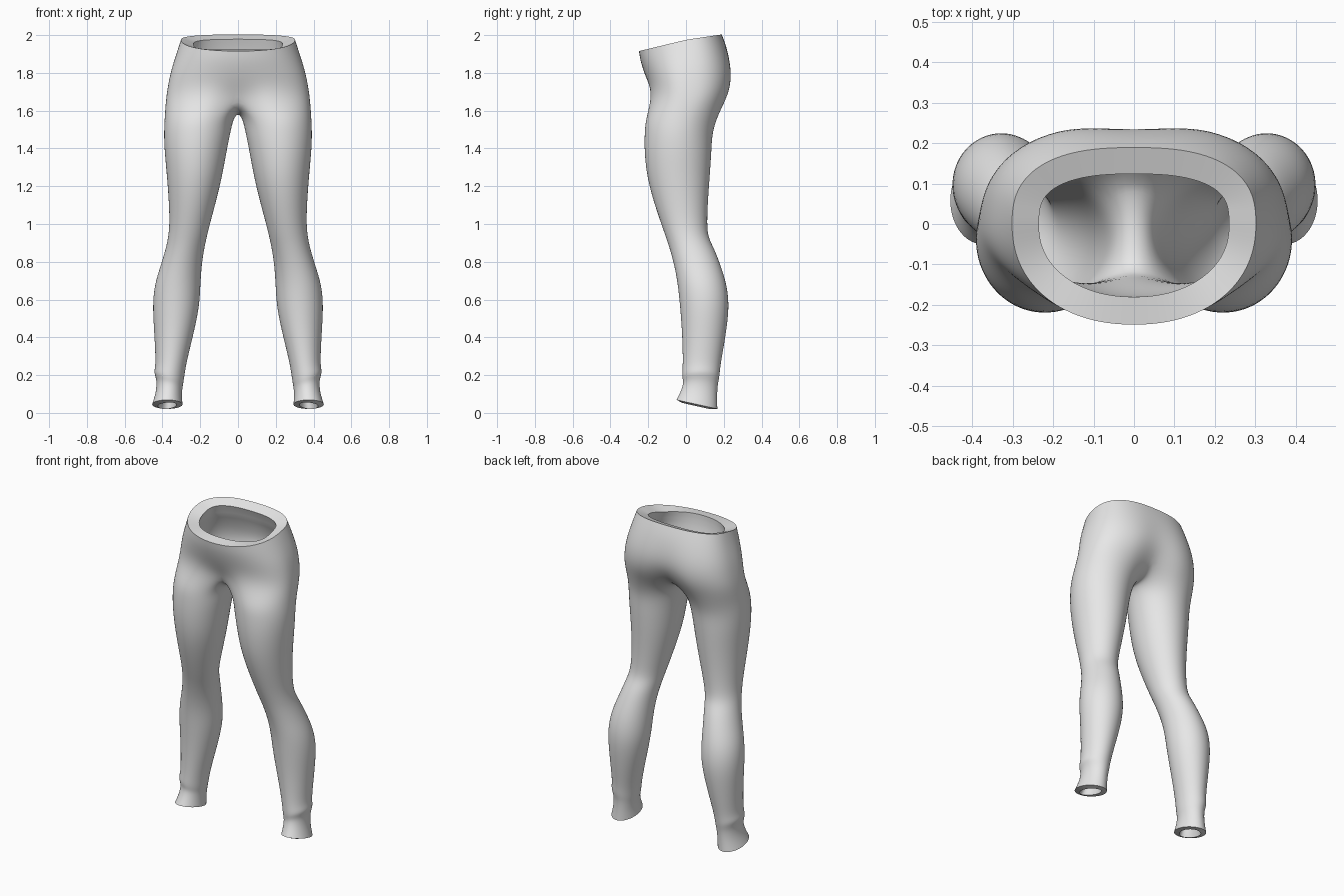
import bpy, bmesh, math

if "Cube" in bpy.data.objects:
    bpy.data.objects.remove(bpy.data.objects["Cube"])

M, K = 18, 6                      # segments: outer wrap, crotch bridge
STEP = 2 * math.pi / (M + K)
HALF = M * STEP / 2               # leg angle covered by the outer wrap

# hip rings: z, half width, front y, back y, tilt, front dent, back dent
HIPS = [
    (1.975, .303, -.25, .19, 1, 0, 0),
    (1.91, .324, -.243, .217, .75, 0, 0),
    (1.82, .354, -.222, .246, .4, 0, .01),
    (1.74, .371, -.203, .252, .15, .01, .022),
    (1.66, .383, -.206, .232, 0, .05, .055),
]
# leg rings: z, inner x, outer x, front y, back y, slope in y, slope in x
LEGS = [
    (1.56, .022, .39, -.215, .165, 0, 0),
    (1.48, .040, .394, -.221, .14, 0, 0),
    (1.38, .060, .39, -.222, .136, 0, 0),
    (1.25, .083, .377, -.208, .127, 0, 0),
    (1.12, .115, .367, -.173, .117, 0, 0),
    (1.00, .148, .363, -.132, .112, 0, 0),
    (.93, .165, .37, -.107, .118, 0, 0),
    (.87, .178, .383, -.087, .15, 0, 0),
    (.78, .192, .41, -.062, .185, 0, 0),
    (.68, .198, .443, -.044, .217, 0, 0),
    (.57, .203, .453, -.033, .23, 0, 0),
    (.45, .227, .446, -.023, .217, 0, 0),
    (.33, .257, .439, -.018, .197, 0, 0),
    (.24, .279, .437, -.018, .181, 0, .1),
    (.19, .287, .447, -.022, .178, 0, .3),
    (.155, .294, .430, -.013, .168, -.05, .3),
    (.10, .297, .434, -.028, .165, -.15, .15),
    (.045, .293, .455, -.051, .167, -.22, 0),
]


def spow(v, p):
    return math.copysign(abs(v) ** p, v)


def hip_point(ring, i):
    z, a, yf, yb, tilt, df, db = ring
    t = (i / M - .5) * math.pi
    c, s = max(math.cos(t), 0), math.sin(t)
    p = .78 if s > 0 else .92
    x = a * c ** p if 0 < i < M else 0
    y = spow(s, p) * (yb if s > 0 else -yf)
    dent = math.exp(-(x / .1) ** 2)
    rise = tilt * y * (.15 if y > 0 else .24)
    return x, y + dent * (-db if s > 0 else df), z + rise


def leg_point(ring, i):
    z, xi, xo, yf, yb, sy, sx = ring
    t = -HALF + i * STEP
    cx, cy = (xi + xo) / 2, (yf + yb) / 2
    dx, dy = math.cos(t) * (xo - xi) / 2, math.sin(t) * (yb - yf) / 2
    return cx + dx, cy + dy, z + sy * dy + sx * dx


bm = bmesh.new()
hips = [[bm.verts.new(hip_point(r, i)) for i in range(M + 1)] for r in HIPS]
for a, b in zip(hips, hips[1:]):
    for i in range(M):
        bm.faces.new((a[i], b[i], b[i + 1], a[i + 1]))

# crotch bridge running from back centre to front centre
back, front = hips[-1][M].co, hips[-1][0].co
bridge = []
for k in range(1, K):
    f = k / K
    y = back.y + (front.y - back.y) * f
    bridge.append(bm.verts.new((0, y, 1.66 - .075 * math.sin(math.pi * f) ** .6)))

# leg loft, starting from the split ring
rings = [hips[-1] + bridge]
rings += [[bm.verts.new(leg_point(r, i)) for i in range(M + K)] for r in LEGS]
for a, b in zip(rings, rings[1:]):
    for i in range(M + K):
        j = (i + 1) % (M + K)
        bm.faces.new((a[i], b[i], b[j], a[j]))

mesh = bpy.data.meshes.new("leggings")
bm.to_mesh(mesh)
bm.free()
leggings = bpy.data.objects.new("leggings", mesh)
bpy.context.collection.objects.link(leggings)

# cloth is thick at the waistband and thinner below
group = leggings.vertex_groups.new(name="thickness")
for v in mesh.vertices:
    f = min(max((v.co.z - 1.62) / .3, 0), 1)
    group.add([v.index], .45 + .55 * f, 'REPLACE')

mirror = leggings.modifiers.new("mirror", 'MIRROR')
mirror.use_clip = True
mirror.merge_threshold = .0005
smooth = leggings.modifiers.new("smooth", 'SUBSURF')
smooth.levels = smooth.render_levels = 2
shell = leggings.modifiers.new("shell", 'SOLIDIFY')
shell.thickness = .07
shell.offset = -1
shell.vertex_group = group.name

grey = bpy.data.materials.new("light grey")
grey.diffuse_color = (.8, .8, .8, 1)
grey.use_nodes = True
grey.node_tree.nodes["Principled BSDF"].inputs["Base Color"].default_value = grey.diffuse_color
mesh.materials.append(grey)

bpy.context.view_layer.objects.active = leggings
leggings.select_set(True)
bpy.ops.object.convert(target='MESH')
bpy.ops.object.shade_smooth_by_angle(angle=math.radians(50))
